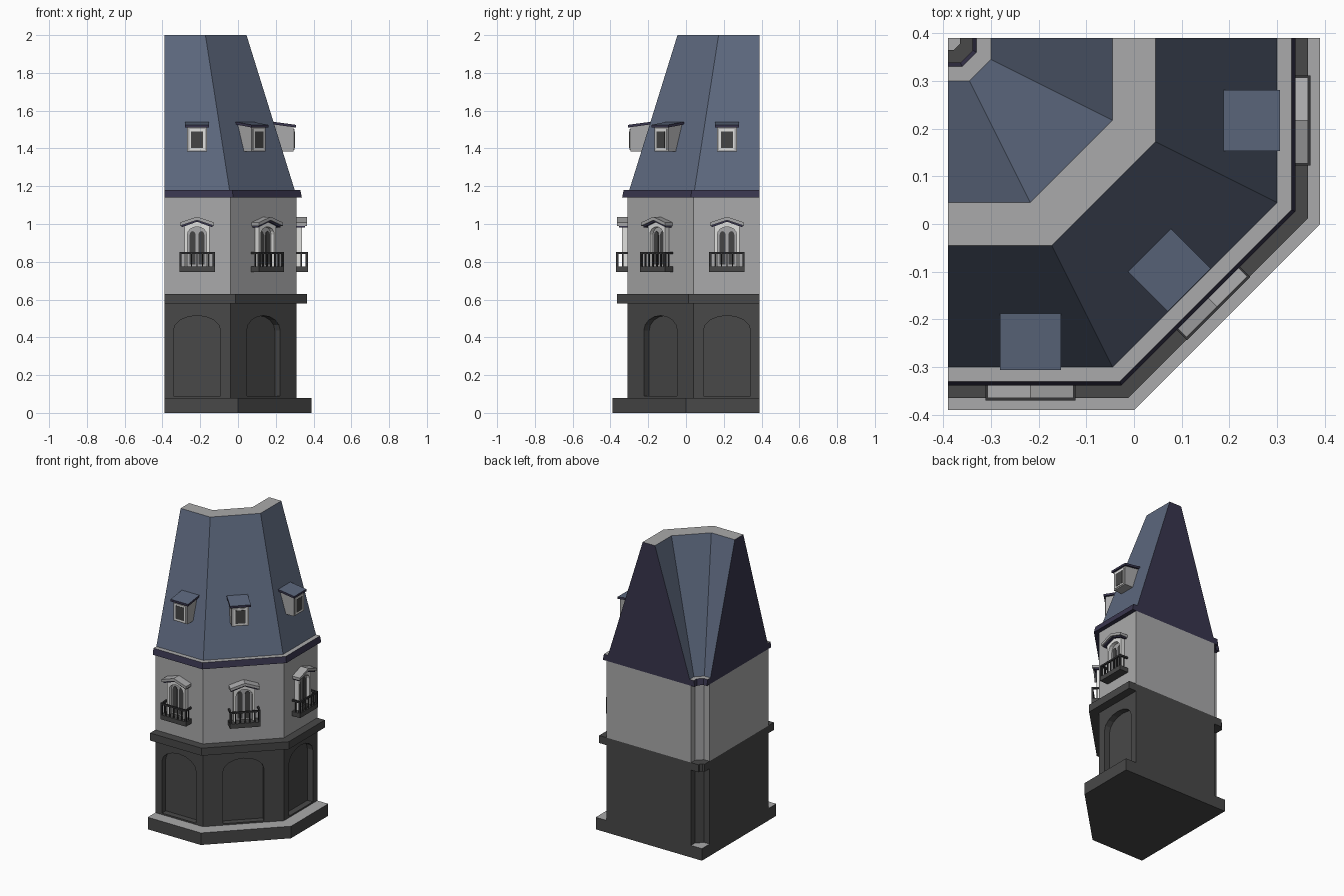
import bpy, bmesh, math
from mathutils import Matrix

if "Cube" in bpy.data.objects:
    bpy.data.objects.remove(bpy.data.objects["Cube"])

def mat(name, c):
    m = bpy.data.materials.new(name)
    m.diffuse_color = (*c, 1)
    m.use_nodes = True
    m.node_tree.nodes["Principled BSDF"].inputs["Base Color"].default_value = m.diffuse_color
    return m

STONE = mat("light stone", (0.40, 0.40, 0.405))
DARK = mat("dark stone", (0.065, 0.065, 0.065))
SLATE = mat("blue slate", (0.107, 0.136, 0.205))
NAVY = mat("navy trim", (0.040, 0.036, 0.075))
WHITE = mat("pale trim", (0.75, 0.75, 0.74))
GLASS = mat("dark glass", (0.06, 0.06, 0.06))
IRON = mat("dark iron", (0.035, 0.035, 0.037))

def finish(bm, name, mats, rule=None):
    bmesh.ops.remove_doubles(bm, verts=bm.verts, dist=1e-5)
    bmesh.ops.recalc_face_normals(bm, faces=bm.faces)
    bm.normal_update()
    me = bpy.data.meshes.new(name)
    for m in mats:
        me.materials.append(m)
    if rule:
        for f in bm.faces:
            f.material_index = rule(f)
    bm.to_mesh(me)
    bm.free()
    return me

def add(name, me, matrix=Matrix()):
    ob = bpy.data.objects.new(name, me)
    ob.matrix_world = matrix
    bpy.context.collection.objects.link(ob)
    return ob

def loft(bm, a, b):
    """Closed solid between two point loops of equal length."""
    va, vb = [bm.verts.new(p) for p in a], [bm.verts.new(p) for p in b]
    n = len(va)
    bm.faces.new(va)
    bm.faces.new(vb)
    for i in range(n):
        j = (i + 1) % n
        bm.faces.new((va[i], va[j], vb[j], vb[i]))

# ---- wing plan: two straight arms joined by a chamfered corner, half width d
E = 0.39
def edge(d):
    return [(-E, -d), (-E / 2 + d / 2, -d), (d, E / 2 - d / 2), (d, E)]

def storey(name, d0, z0, d1, z1, mats, rule=None):
    bm = bmesh.new()
    plan = lambda d, z: [(x, y, z) for x, y in edge(d) + edge(-d)[::-1]]
    loft(bm, plan(d0, z0), plan(d1, z1))
    return add(name, finish(bm, name, mats, rule))

def top_or_end(f):
    if f.normal.z > 0.9:
        return 1
    c = f.calc_center_median()
    return 2 if c.x < -E + 1e-3 or c.y > E - 1e-3 else 0

top = lambda f: int(f.normal.z > 0.9)
storey("plinth", 0.3899, 0, 0.3899, 0.08, [DARK, STONE], top)
ground = storey("ground_floor", 0.31, 0.08, 0.31, 0.58, [DARK])
storey("string_course", 0.365, 0.58, 0.365, 0.63, [DARK])
storey("upper_floor", 0.31, 0.63, 0.31, 1.14, [STONE])
storey("cornice", 0.338, 1.14, 0.33, 1.18, [NAVY, STONE], top)
storey("mansard_roof", 0.30, 1.18, 0.045, 2.0, [SLATE, STONE, NAVY], top_or_end)

# ---- placement of repeated features on the three street faces (local -y = outward)
def places(d, shift=0.0):
    c = -0.217
    p = (1.5 * d - E / 2) / 2
    t = shift * math.sqrt(0.5)
    R = lambda a: Matrix.Rotation(math.radians(a), 4, 'Z')
    T = lambda x, y: Matrix.Translation((x, y, 0))
    return {"front": T(c, -d), "corner": T(p + t, -p + t) @ R(45),
            "right": T(d, -c) @ R(90)}

def prism(bm, pts, lo, hi, axis='y'):
    put = (lambda a, b, v: (a, v, b)) if axis == 'y' else (lambda a, b, v: (v, a, b))
    loft(bm, [put(a, b, lo) for a, b in pts], [put(a, b, hi) for a, b in pts])

def box(bm, x0, x1, y0, y1, z0, z1):
    prism(bm, [(x0, z0), (x1, z0), (x1, z1), (x0, z1)], y0, y1)

def arch(cx, w, z0, spring, peak, n=8):
    """Outline: left foot, over an elliptical head, right foot."""
    head = [(cx - w * math.cos(math.pi * i / n),
             spring + (peak - spring) * math.sin(math.pi * i / n)) for i in range(n + 1)]
    return [(cx - w, z0)] + head + [(cx + w, z0)]

def part(name, mats, build, rule=None):
    bm = bmesh.new()
    build(bm)
    return finish(bm, name, mats, rule)

def spread(name, me, where):
    for k, m in where.items():
        add(f"{k}_{name}", me, m)

# ---- blind arches cut into the ground floor
cut = part("arch_cutter", [DARK],
           lambda bm: prism(bm, arch(0, 0.125, 0.09, 0.435, 0.515), -0.1, 0.04))
for k, m in places(0.31).items():
    c = add(k + "_arch_cutter", cut, m)
    c.hide_render = True
    bpy.context.view_layer.update()
    mod = ground.modifiers.new("arch", 'BOOLEAN')
    mod.operation, mod.object, mod.solver = 'DIFFERENCE', c, 'EXACT'
    bpy.context.view_layer.objects.active = ground
    bpy.ops.object.modifier_apply(modifier=mod.name)
    bpy.data.objects.remove(c)

# ---- upper floor windows
wall = places(0.31)
surround = [(-0.065, 0.77), (-0.065, 0.995), (0, 1.02), (0.065, 0.995), (0.065, 0.77)]
surround += arch(0, 0.05, 0.77, 0.945, 0.985)[::-1]
spread("window_surround", part("window_surround", [WHITE],
       lambda bm: prism(bm, surround, -0.03, 0)), wall)
spread("window_leaves", part("window_leaves", [STONE],
       lambda bm: prism(bm, arch(0, 0.05, 0.77, 0.945, 0.985), -0.006, 0)), wall)

def panes(bm):
    for s in (-1, 1):
        prism(bm, arch(s * 0.023, 0.016, 0.785, 0.94, 0.962), -0.010, -0.002)
spread("window_panes", part("window_panes", [GLASS], panes), wall)

def chevron(w, z, peak, thick):
    return [(-w, z), (0, peak), (w, z), (w, z - thick), (0, peak - thick), (-w, z - thick)]
spread("pediment", part("pediment", [STONE],
       lambda bm: prism(bm, chevron(0.09, 1.008, 1.038, 0.018), -0.055, 0)), wall)
spread("pediment_moulding", part("pediment_moulding", [NAVY],
       lambda bm: prism(bm, chevron(0.083, 0.992, 1.022, 0.010), -0.045, 0)), wall)

# ---- balconies
spread("balcony_slab", part("balcony_slab", [DARK],
       lambda bm: box(bm, -0.094, 0.094, -0.06, 0, 0.745, 0.775)), wall)

def railing(bm):
    post = lambda x, y, r: box(bm, x - r, x + r, y - r, y + r, 0.77, 0.85)
    box(bm, -0.094, 0.094, -0.060, -0.050, 0.842, 0.853)
    for s in (-1, 1):
        box(bm, s * 0.089 - 0.005, s * 0.089 + 0.005, -0.055, 0, 0.842, 0.853)
        post(s * 0.088, -0.054, 0.006)
        post(s * 0.088, -0.025, 0.003)
    for i in range(1, 6):
        post(-0.088 + i * 0.176 / 6, -0.055, 0.0035)
spread("balcony_railing", part("balcony_railing", [IRON], railing), wall)

# ---- roof dormers
roof = places(0.188, -0.016)
spread("dormer_body", part("dormer_body", [STONE], lambda bm: prism(
       bm, [(-0.107, 1.385), (0, 1.385), (0, 1.53), (-0.107, 1.512)], -0.052, 0.052, 'x')), roof)
spread("dormer_roof", part("dormer_roof", [NAVY, SLATE], lambda bm: prism(
       bm, [(0, 1.541), (-0.118, 1.525), (-0.118, 1.511), (0, 1.527)], -0.064, 0.064, 'x'),
       lambda f: int(f.normal.z > 0.5)), roof)
spread("dormer_frame", part("dormer_frame", [WHITE],
       lambda bm: box(bm, -0.041, 0.041, -0.111, -0.10, 1.393, 1.502)), roof)
spread("dormer_pane", part("dormer_pane", [GLASS],
       lambda bm: box(bm, -0.031, 0.031, -0.113, -0.105, 1.403, 1.49)), roof)
